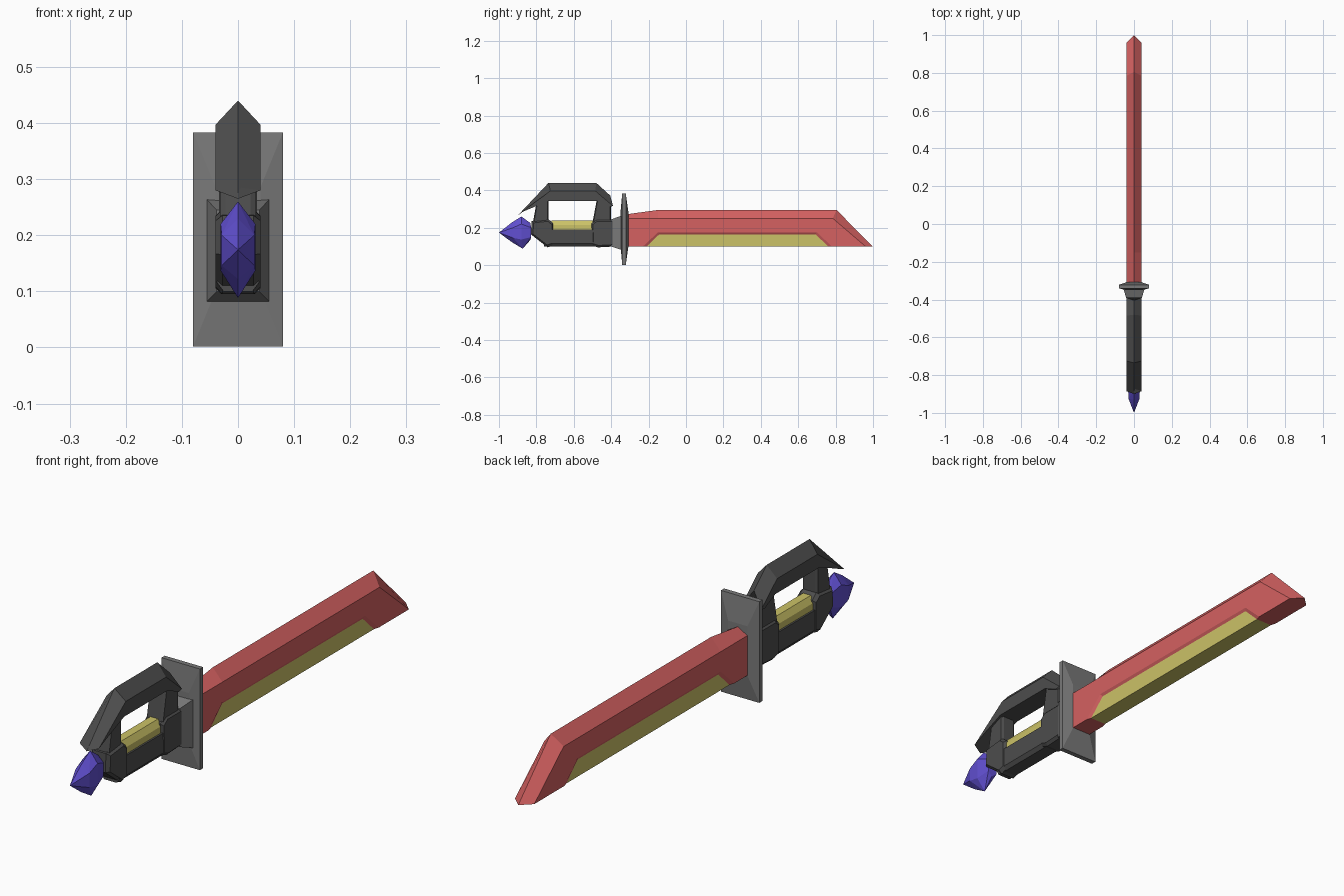
import bpy
import bmesh

if "Cube" in bpy.data.objects:
    bpy.data.objects.remove(bpy.data.objects["Cube"])


def material(name, colour):
    m = bpy.data.materials.new(name)
    m.diffuse_color = (*colour, 1)
    m.use_nodes = True
    m.node_tree.nodes["Principled BSDF"].inputs["Base Color"].default_value = m.diffuse_color
    return m


RED = material("red blade", (0.66, 0.12, 0.12))
YELLOW = material("yellow edge", (0.60, 0.54, 0.135))
DARK = material("dark grey grip", (0.075, 0.075, 0.075))
GREY = material("grey guard", (0.19, 0.19, 0.19))
PURPLE = material("purple gem", (0.12, 0.08, 0.64))


def finish(bm, name, *mats):
    bmesh.ops.recalc_face_normals(bm, faces=bm.faces)
    me = bpy.data.meshes.new(name)
    bm.to_mesh(me)
    bm.free()
    for m in mats:
        me.materials.append(m)
    ob = bpy.data.objects.new(name, me)
    bpy.context.collection.objects.link(ob)
    return ob


def hull(name, mat, points):
    """Convex faceted solid from (x, y, z) points mirrored across x."""
    bm = bmesh.new()
    for p in sorted({(s * x, y, z) for x, y, z in points for s in (1, -1)}):
        bm.verts.new(p)
    res = bmesh.ops.convex_hull(bm, input=bm.verts)
    junk = {v for v in res["geom_interior"] + res["geom_unused"]
            if isinstance(v, bmesh.types.BMVert)}
    bmesh.ops.delete(bm, geom=list(junk), context='VERTS')
    bmesh.ops.dissolve_limit(bm, angle_limit=0.02, verts=bm.verts, edges=bm.edges)
    return finish(bm, name, mat)


def slab(name, mat, profile, half, inner, inset):
    """Side profile at +-inner, with a shrunken copy at +-half (bevelled block)."""
    cy = sum(p[0] for p in profile) / len(profile)
    cz = sum(p[1] for p in profile) / len(profile)
    pts = [(inner, y, z) for y, z in profile]
    pts += [(half, cy + (y - cy) * inset, cz + (z - cz) * inset) for y, z in profile]
    return hull(name, mat, pts)


# Blade: one half with a peaked spine and recessed cutting edge, then mirrored
bm = bmesh.new()


def row(x, pts):
    return [bm.verts.new((x, y, z)) for y, z in pts]


side = row(0.04, [(-0.31, 0.10), (-0.23, 0.10), (-0.15, 0.175), (0.70, 0.175),
                  (0.78, 0.10), (0.96, 0.10), (0.785, 0.25), (-0.15, 0.25), (-0.31, 0.25)])
edge = row(0.034, [(-0.21, 0.10), (-0.143, 0.165), (0.693, 0.165), (0.76, 0.10)])
spine = row(0, [(0.998, 0.10), (0.805, 0.295), (-0.15, 0.295), (-0.31, 0.273)])
keel = row(0, [(-0.31, 0.10), (-0.21, 0.10), (0.76, 0.10)])
bm.faces.new(side)
for i in range(3):
    bm.faces.new((side[i + 1], side[i + 2], edge[i + 1], edge[i]))
    bm.faces.new((side[i + 5], side[i + 6], spine[i + 1], spine[i]))
bm.faces.new((side[0], side[8], spine[3], keel[0]))
bm.faces.new((side[0], side[1], edge[0], keel[1], keel[0]))
bm.faces.new((edge[3], side[4], side[5], spine[0], keel[2]))
for f in (bm.faces.new(edge), bm.faces.new((edge[0], edge[3], keel[2], keel[1]))):
    f.material_index = 1
blade = finish(bm, "blade", RED, YELLOW)
blade.modifiers.new("mirror", 'MIRROR').use_clip = True

# Hand guard plate: thin rim, thicker centre
hull("guard_plate", GREY,
     [(0.08, y, z) for y in (-0.341, -0.322) for z in (0.002, 0.383)]
     + [(0.04, y, z) for y in (-0.35, -0.308) for z in (0.10, 0.285)])
# Collar flaring from grip to plate
hull("guard_collar", GREY,
     [(0.057, -0.342, z) for z in (0.08, 0.265)]
     + [(0.038, -0.40, z) for z in (0.10, 0.245)])

# Knuckle bow: peaked bar swept over the hand (spine, shoulder, inner edge)
stations = [((-0.90, 0.265), (-0.885, 0.28), (-0.81, 0.312)),
            ((-0.735, 0.44), (-0.725, 0.397), (-0.735, 0.343)),
            ((-0.48, 0.44), (-0.485, 0.397), (-0.475, 0.343)),
            ((-0.405, 0.372), (-0.39, 0.316), (-0.41, 0.312))]
bm = bmesh.new()
rings = []
for r, s, n in stations:
    rings.append([bm.verts.new(p) for p in (
        (0, *r), (0.04, *s), (0.04, *n), (-0.04, *n), (-0.04, *s))])
for a, b in zip(rings, rings[1:]):
    for i in range(5):
        j = (i + 1) % 5
        bm.faces.new((a[i], a[j], b[j], b[i]))
bm.faces.new(rings[0])
bm.faces.new(rings[-1])
finish(bm, "knuckle_bow", DARK)

# Posts joining the bow to the lower grip
slab("rear_post", DARK, [(-0.82, 0.22), (-0.735, 0.20), (-0.735, 0.36), (-0.80, 0.33)],
     0.032, 0.022, 0.85)
slab("front_post", DARK, [(-0.505, 0.20), (-0.40, 0.20), (-0.40, 0.33), (-0.475, 0.36)],
     0.034, 0.024, 0.88)

# Lower grip with end blocks
hull("lower_grip", DARK,
     [(x, y, z) for y in (-0.76, -0.46)
      for x, z in ((0.026, 0.10), (0.037, 0.115), (0.037, 0.19))])
slab("rear_block", DARK, [(-0.83, 0.165), (-0.74, 0.095), (-0.71, 0.105),
                          (-0.71, 0.225), (-0.735, 0.245), (-0.825, 0.235)],
     0.04, 0.028, 0.84)
slab("front_block", DARK, [(-0.50, 0.105), (-0.47, 0.095), (-0.38, 0.10),
                           (-0.38, 0.245), (-0.48, 0.245), (-0.505, 0.225)],
     0.04, 0.03, 0.86)
# Yellow bar on the grip
hull("grip_bar", YELLOW,
     [(x, y, z) for y in (-0.72, -0.49)
      for x, z in ((0.03, 0.185), (0.03, 0.215), (0.016, 0.238))])

# Faceted pommel gem
hull("pommel_gem", PURPLE,
     [(0, -1.0, 0.174), (0, -0.93, 0.229), (0.029, -0.925, 0.20), (0.029, -0.925, 0.146),
      (0, -0.93, 0.122), (0, -0.88, 0.26), (0.031, -0.88, 0.22), (0.031, -0.88, 0.137),
      (0, -0.873, 0.088), (0, -0.832, 0.225), (0.02, -0.828, 0.20),
      (0.02, -0.828, 0.15), (0, -0.832, 0.135)])
